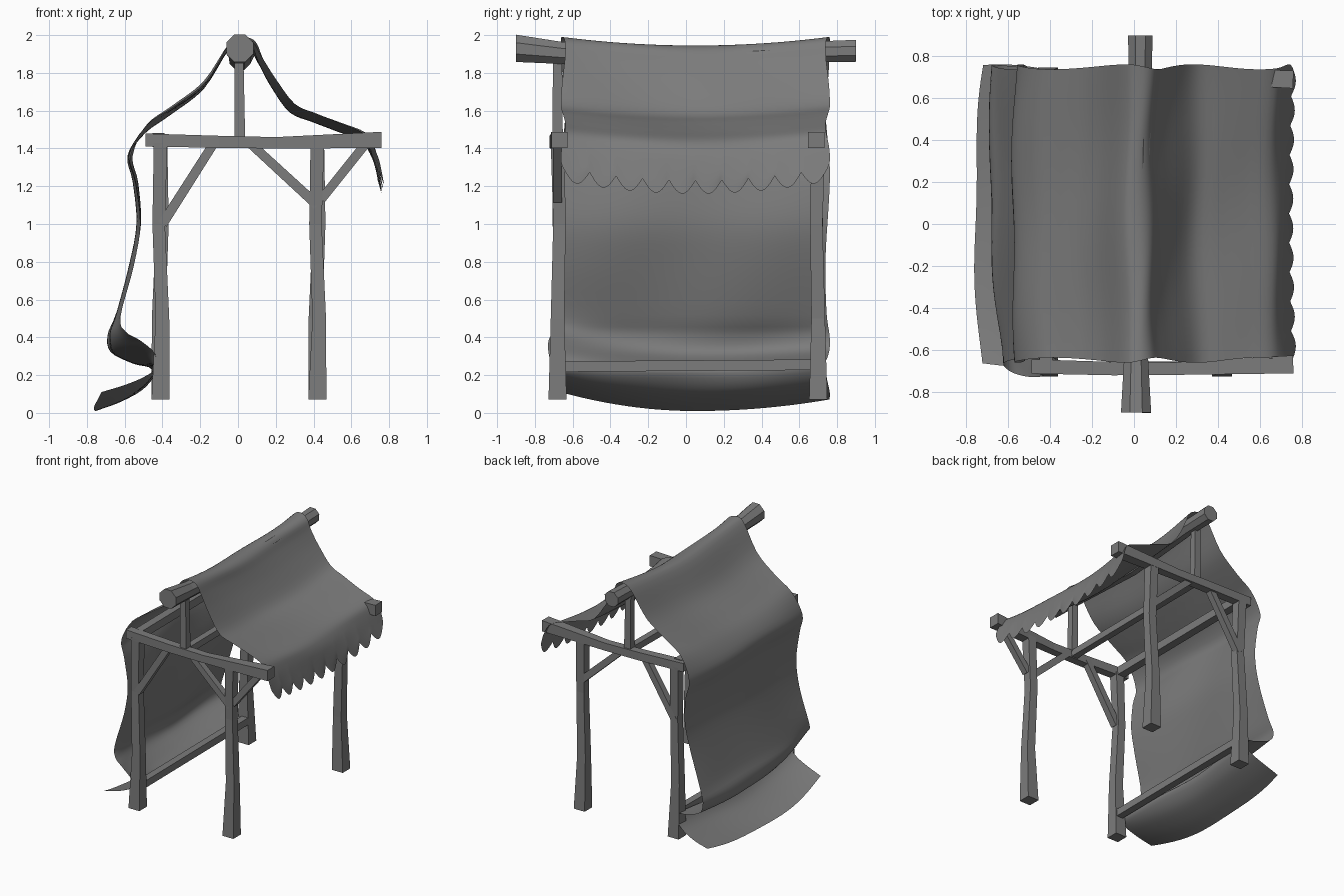
import bpy, bmesh, math
from mathutils import Vector

cube = bpy.data.objects.get("Cube")
if cube:
    bpy.data.objects.remove(cube)


def material(name, value):
    mat = bpy.data.materials.new(name)
    colour = (value, value, value, 1)
    mat.use_nodes = True
    mat.diffuse_color = colour
    mat.node_tree.nodes["Principled BSDF"].inputs["Base Color"].default_value = colour
    return mat


GREY = material("weathered_grey", 0.2)


def finish(name, bm, mat):
    mesh = bpy.data.meshes.new(name)
    bm.to_mesh(mesh)
    bm.free()
    mesh.materials.append(mat)
    obj = bpy.data.objects.new(name, mesh)
    bpy.context.collection.objects.link(obj)
    return obj


def timber(name, sections, sides=4):
    """Hewn bar through sections of (x, y, z, half width)."""
    bm = bmesh.new()
    points = [Vector(s[:3]) for s in sections]
    axis = (points[-1] - points[0]).normalized()
    ref = Vector((0, 1, 0)) if abs(axis.y) < 0.7 else Vector((0, 0, 1))
    u = axis.cross(ref).normalized()
    v = axis.cross(u)
    rings = []
    for p, s in zip(points, sections):
        reach = s[3] / math.cos(math.pi / sides)
        ring = []
        for k in range(sides):
            a = (k + 0.5) * math.tau / sides
            ring.append(bm.verts.new(p + (u * math.cos(a) + v * math.sin(a)) * reach))
        rings.append(ring)
    for a, b in zip(rings, rings[1:]):
        for k in range(sides):
            n = (k + 1) % sides
            bm.faces.new((a[k], a[n], b[n], b[k]))
    bm.faces.new(rings[0])
    bm.faces.new(rings[-1])
    bmesh.ops.recalc_face_normals(bm, faces=bm.faces)
    return finish(name, bm, GREY)


# Ridge pole
timber("ridge_pole", [(0.01, -0.9, 1.93, 0.072), (0.01, -0.65, 1.905, 0.058),
                      (0.01, 0, 1.87, 0.055), (0.03, 0.65, 1.91, 0.055),
                      (0.03, 0.9, 1.917, 0.058)], 8)

# End frames: posts, cross beam, king post and braces
for end, y, bend in (("front", -0.68, 0.01), ("back", 0.7, -0.01)):
    for side, x in (("right", -0.41), ("left", 0.42)):
        timber(f"{end}_{side}_post", [(x, y, 0.07, 0.048), (x + bend, y, 0.5, 0.036),
                                      (x - bend, y + bend, 1, 0.033), (x, y, 1.43, 0.036)])
    timber(f"{end}_cross_beam", [(-0.49, y, 1.445, 0.034), (-0.1, y - bend, 1.435, 0.032),
                                 (0.2, y - bend, 1.43, 0.03), (0.76, y + bend, 1.445, 0.043)])
    timber(f"{end}_king_post", [(0.01, y, 1.45, 0.028), (0.005, y, 1.88, 0.024)])
    timber(f"{end}_right_brace", [(-0.4, y, 1.0, 0.026), (-0.12, y, 1.44, 0.024)])
    timber(f"{end}_left_brace", [(0.42, y, 1.1, 0.026), (0.05, y, 1.44, 0.024)])
timber("front_outer_brace", [(0.44, -0.68, 1.13, 0.024), (0.68, -0.68, 1.43, 0.024)])

# Rails joining the two frames
for name, x, z, half in (("upper_side_rail", -0.42, 1.445, 0.032),
                         ("middle_rail", 0.01, 1.44, 0.026), ("low_side_rail", -0.4, 0.25, 0.028)):
    timber(name, [(x, -0.68, z - 0.005, half), (x, 0, z, half), (x, 0.7, z + 0.005, half)])

# Cloth profiles (x, z) from the scalloped hem over the ridge down to the trailing hem
MIDDLE = [(.75, 1.23), (.735, 1.28), (.7, 1.37), (.65, 1.44), (.53, 1.49), (.4, 1.54),
          (.28, 1.59), (.18, 1.72), (.11, 1.84), (.07, 1.92), (.01, 1.945), (-.06, 1.91),
          (-.19, 1.71), (-.36, 1.58), (-.5, 1.48), (-.58, 1.36), (-.55, 1.22), (-.53, 1),
          (-.57, .78), (-.64, .52), (-.685, .41), (-.67, .32), (-.55, .26), (-.45, .23),
          (-.5, .13), (-.62, .06), (-.76, .01)]
# Shape of the trailing end where it is gathered at the front
FRONT_TAIL = [(-.63, .51), (-.6, .43), (-.51, .38), (-.43, .31), (-.44, .23),
              (-.5, .19), (-.6, .15), (-.73, .11)]
TAIL = len(MIDDLE) - len(FRONT_TAIL)
STEPS, COLUMNS, SCALLOPS = 4, 120, 10


def profile(side):
    """Control points at a position from -1 (front) to 1 (back)."""
    edge = side * side
    points = []
    for i, (x, z) in enumerate(MIDDLE):
        if i < TAIL:
            lift = 0.045 * edge if i < TAIL - 4 else 0
            points.append(Vector((x + 0.015 * edge, z + lift)))
        else:
            p = Vector((x, z))
            target = Vector(FRONT_TAIL[i - TAIL])
            if side > 0:
                target = p + Vector((0.05, 0.07)) * (i - TAIL) / len(FRONT_TAIL)
            points.append(p.lerp(target, edge))
    return points


def smooth_path(points):
    """Catmull-Rom curve through the points."""
    ext = [points[0] * 2 - points[1]] + points + [points[-1] * 2 - points[-2]]
    path = []
    for a, b, c, d in zip(ext, ext[1:], ext[2:], ext[3:]):
        for s in range(STEPS):
            t = s / STEPS
            path.append(b + (c - a) * t / 2 + (a * 2 - b * 5 + c * 4 - d) * t * t / 2
                        + (b * 3 - a - c * 3 + d) * t ** 3 / 2)
    return path + [points[-1]]


bm = bmesh.new()
grid = []
for j in range(COLUMNS + 1):
    f = j / COLUMNS
    side = 2 * f - 1
    path = smooth_path(profile(side))
    column = []
    for i, p in enumerate(path):
        s = i / STEPS
        x, z = p
        # Scalloped hem, fading out above the edge
        fade = max(0, 1 - s / 2)
        scallop = abs(math.sin(f * SCALLOPS * math.pi))
        z -= 0.07 * fade * (scallop - 0.3 * side * side)
        x += 0.02 * fade * (scallop - 0.5)
        # Gentle waves in the weave
        x += 0.008 * math.sin(side * 5 + s) * (1 - fade)
        # The gathered front edge bulges forward, the tail narrows at the hem
        bulge = 0.08 * math.exp(-((s - 22) / 2.5) ** 2)
        y = 0.05 + side * 0.7 - bulge * max(0, -side) ** 3
        y += 0.012 * math.sin(s * 1.3) * side
        column.append(bm.verts.new((x, y, z)))
    grid.append(column)
for a, b in zip(grid, grid[1:]):
    for i in range(len(a) - 1):
        bm.faces.new((a[i], b[i], b[i + 1], a[i + 1]))
cloth = finish("draped_cloth", bm, GREY)
cloth.data.polygons.foreach_set("use_smooth", [True] * len(cloth.data.polygons))
